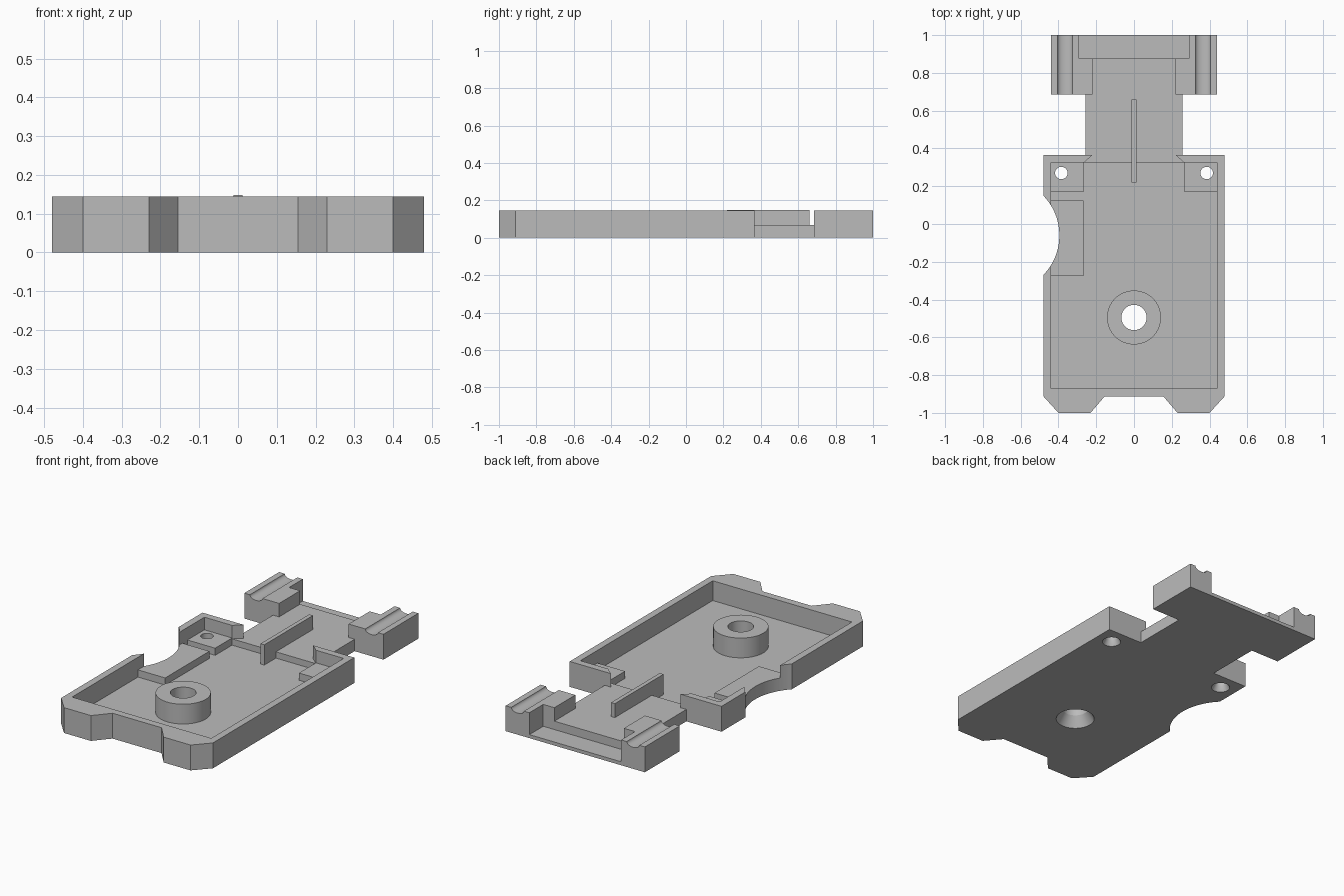
import bpy, bmesh, math
from mathutils import Vector

if "Cube" in bpy.data.objects:
    bpy.data.objects.remove(bpy.data.objects["Cube"], do_unlink=True)

TOP, FLOOR, SILL, PAD = 0.145, 0.032, 0.068, 0.073

grey = bpy.data.materials.new("plain_grey")
grey.use_nodes = True
grey.diffuse_color = (0.5, 0.5, 0.5, 1)
grey.node_tree.nodes["Principled BSDF"].inputs["Base Color"].default_value = (0.5, 0.5, 0.5, 1)


def finish(name, bm):
    bmesh.ops.recalc_face_normals(bm, faces=bm.faces)
    mesh = bpy.data.meshes.new(name)
    bm.to_mesh(mesh)
    bm.free()
    mesh.materials.append(grey)
    obj = bpy.data.objects.new(name, mesh)
    bpy.context.collection.objects.link(obj)
    return obj


def extrude(name, points, offset):
    """Extrude a closed loop of 3D points along an offset."""
    bm = bmesh.new()
    face = bm.faces.new([bm.verts.new(p) for p in points])
    new = bmesh.ops.extrude_face_region(bm, geom=[face])["geom"]
    bmesh.ops.translate(bm, vec=Vector(offset),
                        verts=[v for v in new if isinstance(v, bmesh.types.BMVert)])
    return finish(name, bm)


def prism(name, outline, z0, z1):
    return extrude(name, [(x, y, z0) for x, y in outline], (0, 0, z1 - z0))


def box(name, x0, x1, y0, y1, z0, z1):
    return prism(name, [(x0, y0), (x1, y0), (x1, y1), (x0, y1)], z0, z1)


def mirrored(half):
    """Complete an outline given on the +x side from front to back."""
    return half + [(-x, y) for x, y in reversed(half)]


def lathe(name, x, y, profile, steps=64):
    """Stack of rings (radius, height), capped at both ends."""
    bm = bmesh.new()
    rings = [[bm.verts.new((x + r * math.cos(2 * math.pi * i / steps),
                            y + r * math.sin(2 * math.pi * i / steps), z))
              for i in range(steps)] for r, z in profile]
    for a, b in zip(rings, rings[1:]):
        for i in range(steps):
            j = (i + 1) % steps
            bm.faces.new((a[i], a[j], b[j], b[i]))
    bm.faces.new(rings[0])
    bm.faces.new(rings[-1])
    return finish(name, bm)


def cut(obj, *cutters):
    for c in cutters:
        c.hide_render = True
        c.hide_set(True)
        mod = obj.modifiers.new("cut", 'BOOLEAN')
        mod.operation = 'DIFFERENCE'
        mod.solver = 'EXACT'
        mod.object = c


def apply_cuts(obj):
    deps = bpy.context.evaluated_depsgraph_get()
    mesh = bpy.data.meshes.new_from_object(obj.evaluated_get(deps))
    obj.modifiers.clear()
    obj.data = mesh


# Cutters: round side bite, countersunk screw holes, tray cavity
bite = lathe("bite_cutter", -0.697, -0.06, [(0.302, -0.1), (0.302, 0.3)], 128)
screw = lathe("screw_cutter", 0, -0.495,
              [(0.109, -0.01), (0.067, 0.06), (0.067, 0.3)])
pins = {s: lathe("pin_cutter", s * 0.385, 0.27,
                 [(0.055, -0.01), (0.033, 0.03), (0.033, 0.3)], 48) for s in (-1, 1)}
cavity = prism("cavity_cutter", mirrored(
    [(0.44, -0.87), (0.44, 0.325), (0.265, 0.325), (0.22, 0.365), (0.22, 0.45)]),
    FLOOR, 0.3)

# Tray with notched front edge
tray = prism("tray", mirrored(
    [(0.155, -0.912), (0.23, -1), (0.4, -1), (0.48, -0.912), (0.48, 0.365)]), 0, TOP)
cut(tray, cavity, bite, screw, pins[-1], pins[1])
parts = [tray]

# Screw boss
boss = lathe("screw_boss", 0, -0.495, [(0.143, FLOOR), (0.143, TOP)])
cut(boss, screw)
parts.append(boss)

# Raised pads
for s, side in ((1, "left"), (-1, "right")):
    pad = box(side + "_corner_pad", s * 0.265, s * 0.44, 0.172, 0.325, FLOOR, PAD)
    cut(pad, pins[s])
    parts.append(pad)
side_pad = box("side_pad", -0.44, -0.268, -0.275, 0.125, FLOOR, PAD)
cut(side_pad, bite)
parts.append(side_pad)

# Neck, its sill into the tray, the lowered end strip and the centre rib
parts.append(prism("neck", mirrored(
    [(0.258, 0.365), (0.258, 0.685), (0.22, 0.685), (0.22, 0.875)]), 0, SILL))
parts.append(prism("neck_sill", mirrored([(0.265, 0.325), (0.22, 0.365)]), FLOOR, SILL))
parts.append(box("end_strip", -0.29, 0.29, 0.875, 1, 0, 0.02))
parts.append(box("centre_rib", -0.012, 0.012, 0.22, 0.66, FLOOR, 0.148))

# Grooved end blocks, stepped back beside the end strip
for s, side in ((1, "left"), (-1, "right")):
    for label, inner, y0, y1 in (("front", 0.22, 0.685, 0.875), ("rear", 0.29, 0.875, 1)):
        groove = [(0.365 + 0.04 * math.cos(a), TOP - 0.022 * math.sin(a))
                  for a in (math.pi * i / 12 for i in range(13))]
        section = [(inner, 0), (0.44, 0), (0.44, TOP)] + groove + [(inner, TOP)]
        parts.append(extrude(f"{side}_block_{label}",
                             [(s * x, y0, z) for x, z in section], (0, y1 - y0, 0)))

# Bake the cuts and smooth only the round surfaces
bpy.context.view_layer.update()
for obj in parts:
    if obj.modifiers:
        apply_cuts(obj)
bpy.ops.object.select_all(action='DESELECT')
for obj in parts:
    obj.select_set(True)
bpy.context.view_layer.objects.active = tray
bpy.ops.object.shade_smooth_by_angle(angle=math.radians(30))

# Cutters are no longer needed
for obj in [bite, screw, cavity, *pins.values()]:
    bpy.data.objects.remove(obj, do_unlink=True)
